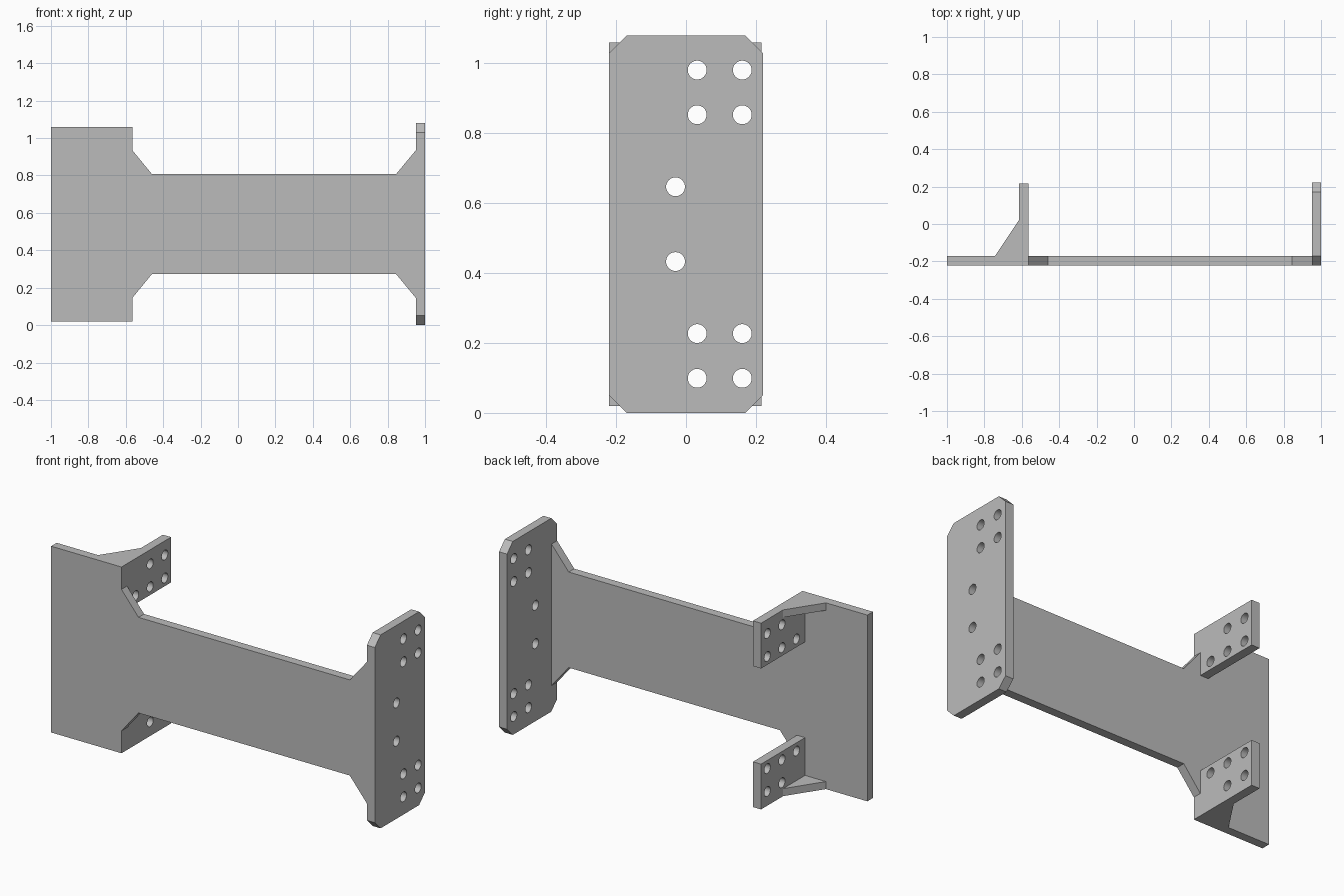
import bpy, bmesh, math
from mathutils import Matrix, Vector

if "Cube" in bpy.data.objects:
    bpy.data.objects.remove(bpy.data.objects["Cube"], do_unlink=True)

steel = bpy.data.materials.new("grey steel")
steel.use_nodes = True
colour = (0.5, 0.5, 0.5, 1)
steel.diffuse_color = colour
steel.node_tree.nodes["Principled BSDF"].inputs["Base Color"].default_value = colour

MID = 0.54                      # height of the symmetry plane
TOP, HEIGHT = 1.06, 1.08        # top of web plate, top of end plate
FRONT, BACK = -0.221, -0.172    # web plate faces
THICK = 0.05
HOLE_RADIUS = 0.027


def link(name, bm):
    bmesh.ops.recalc_face_normals(bm, faces=bm.faces)
    mesh = bpy.data.meshes.new(name)
    bm.to_mesh(mesh)
    bm.free()
    mesh.materials.append(steel)
    obj = bpy.data.objects.new(name, mesh)
    bpy.context.collection.objects.link(obj)
    return obj


def prism(name, outline, place, depth):
    """Extrude a 2D outline; place maps each point to 3D."""
    bm = bmesh.new()
    face = bm.faces.new([bm.verts.new(place(a, b)) for a, b in outline])
    moved = bmesh.ops.extrude_face_region(bm, geom=[face])["geom"]
    verts = [v for v in moved if isinstance(v, bmesh.types.BMVert)]
    bmesh.ops.translate(bm, verts=verts, vec=Vector(depth))
    return link(name, bm)


def drill(plate, x, centres):
    """Cut round holes along x through a plate at (y, z) centres."""
    bm = bmesh.new()
    for y, z in centres:
        bmesh.ops.create_cone(
            bm, cap_ends=True, segments=32, radius1=HOLE_RADIUS,
            radius2=HOLE_RADIUS, depth=THICK * 3,
            matrix=Matrix.Translation((x, y, z)) @ Matrix.Rotation(math.pi / 2, 4, 'Y'))
    cutter = link("hole_cutter", bm)
    cutter.hide_render = True
    mod = plate.modifiers.new("holes", 'BOOLEAN')
    mod.operation, mod.solver, mod.object = 'DIFFERENCE', 'EXACT', cutter
    bpy.ops.object.select_all(action='DESELECT')
    plate.select_set(True)
    bpy.context.view_layer.objects.active = plate
    bpy.ops.object.modifier_apply(modifier=mod.name)
    bpy.data.objects.remove(cutter, do_unlink=True)
    bpy.ops.object.shade_smooth_by_angle(angle=math.radians(30))


# Web plate: wide left block, narrow beam, flared right end
upper = [(-1, TOP), (-0.565, TOP), (-0.565, 0.935), (-0.46, 0.807),
         (0.845, 0.807), (0.951, 0.935)]
lower = [(x, 2 * MID - z) for x, z in reversed(upper)]
prism("web_plate", upper + lower, lambda x, z: (x, FRONT, z), (0, BACK - FRONT, 0))

# End plate with clipped corners
w, c = 0.221, 0.051
corners = [(-w, c), (-w + c, 0), (w - c, 0), (w, c)]
corners += [(y, HEIGHT - z) for y, z in reversed(corners)]
end_plate = prism("end_plate", corners, lambda y, z: (0.951, y, z), (0.049, 0, 0))

# Hole pattern, measured up and down from the middle
columns, rows = (0.032, 0.161), (0.313, 0.441)
group = [(y, r) for y in columns for r in rows]
drill(end_plate, 0.975, [(y, MID + s * r) for s in (1, -1)
                         for y, r in group + [(-0.03, 0.107)]])

# Drilled tabs and their triangular gussets, mirrored top and bottom
for side, s in (("upper", 1), ("lower", -1)):
    reach = TOP - MID
    tab_edges = [(BACK, 0.267), (0.216, 0.267), (0.216, reach), (BACK, reach)]
    tab = prism(side + "_tab", tab_edges,
                lambda y, r: (-0.615, y, MID + s * r), (THICK, 0, 0))
    drill(tab, -0.59, [(y, MID + s * r) for y, r in group + [(-0.096, rows[0])]])
    prism(side + "_gusset", [(-0.744, BACK), (-0.615, BACK), (-0.615, 0.021)],
          lambda x, y: (x, y, MID + s * reach), (0, 0, -s * 0.042))
